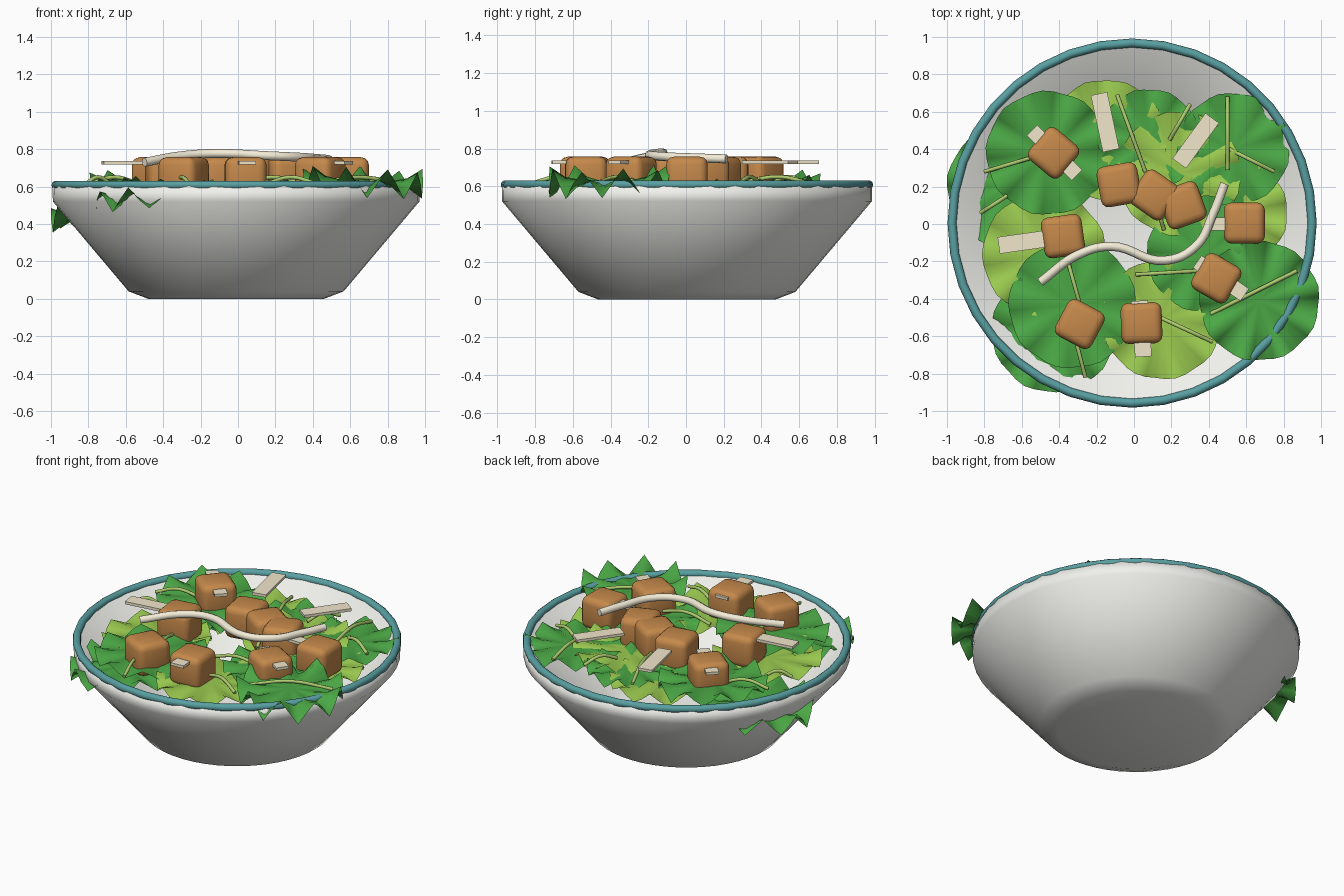
import bpy, bmesh, math, random
from mathutils import Matrix, Vector

if "Cube" in bpy.data.objects:
    bpy.data.objects.remove(bpy.data.objects["Cube"])

random.seed(4)
CX, CY = -0.01, 0.005


def mat(name, r, g, b):
    m = bpy.data.materials.new(name)
    m.diffuse_color = (r, g, b, 1)
    m.use_nodes = True
    m.node_tree.nodes["Principled BSDF"].inputs["Base Color"].default_value = m.diffuse_color
    return m


CERAMIC = mat("ceramic", 0.88, 0.88, 0.84)
TEAL = mat("teal_glaze", 0.10, 0.35, 0.36)
DARK = mat("dark_leaf", 0.07, 0.39, 0.06)
LIGHT = mat("light_leaf", 0.33, 0.60, 0.08)
SHRED = mat("shred", 0.42, 0.60, 0.16)
BREAD = mat("toasted_bread", 0.56, 0.25, 0.07)
CHEESE = mat("cheese", 0.88, 0.80, 0.60)
CREAM = mat("dressing", 0.90, 0.84, 0.68)


def finish(name, bm, material, smooth=None):
    me = bpy.data.meshes.new(name)
    bm.to_mesh(me)
    bm.free()
    ob = bpy.data.objects.new(name, me)
    bpy.context.collection.objects.link(ob)
    me.materials.append(material)
    if smooth:
        bpy.ops.object.select_all(action='DESELECT')
        ob.select_set(True)
        bpy.context.view_layer.objects.active = ob
        bpy.ops.object.shade_smooth_by_angle(angle=math.radians(smooth))
    return ob


def lathe(name, profile, segs, material, smooth, closed=False):
    bm = bmesh.new()
    vs = [bm.verts.new((CX + r, CY, z)) for r, z in profile]
    es = [bm.edges.new(p) for p in zip(vs, vs[1:])]
    if closed:
        es.append(bm.edges.new((vs[-1], vs[0])))
    bmesh.ops.spin(bm, geom=vs + es, cent=(CX, CY, 0), axis=(0, 0, 1),
                   angle=2 * math.pi, steps=segs)
    bmesh.ops.remove_doubles(bm, verts=bm.verts, dist=1e-4)
    bmesh.ops.recalc_face_normals(bm, faces=bm.faces)
    return finish(name, bm, material, smooth)


def box(name, loc, size, rot, material, bevel=0):
    bm = bmesh.new()
    m = (Matrix.Translation(loc) @ Matrix.Rotation(math.radians(rot), 4, 'Z')
         @ Matrix.Diagonal((*size, 1)))
    bmesh.ops.create_cube(bm, size=1, matrix=m)
    if bevel:
        bmesh.ops.bevel(bm, geom=bm.edges[:], offset=bevel, segments=3,
                        profile=0.5, affect='EDGES')
    return finish(name, bm, material, 50 if bevel else None)


def tube(name, pts, radius, material):
    cu = bpy.data.curves.new(name, 'CURVE')
    cu.dimensions = '3D'
    cu.bevel_depth = radius
    cu.bevel_resolution = 2
    cu.resolution_u = 8
    cu.use_fill_caps = True
    sp = cu.splines.new('BEZIER')
    sp.bezier_points.add(len(pts) - 1)
    for bp, p in zip(sp.bezier_points, pts):
        bp.co = p
        bp.handle_left_type = bp.handle_right_type = 'AUTO'
    cu.materials.append(material)
    ob = bpy.data.objects.new(name, cu)
    bpy.context.collection.objects.link(ob)


def leaf(name, x, y, z, r, amp, tilt, material, segs=36):
    """Round leaf with a ruffled margin; tilt raises the outward side."""
    bm = bmesh.new()
    spin = random.uniform(0, 6.28)
    out = Vector((x, y, 0)).normalized()
    wave = (0, 1, 0, -1)
    heights = [random.uniform(0.7, 1.2) for _ in range(segs)]

    def point(f, i):
        a = spin + 2 * math.pi * i / segs
        w = wave[i % 4] * heights[i]
        d = Vector((math.cos(a), math.sin(a), 0)) * r * (f + .015 * w * f ** 4)
        return bm.verts.new((x + d.x, y + d.y, z + amp * f ** 4 * w + tilt * d.dot(out)))

    rings = [[point(f, i) for i in range(segs)] for f in (0.4, 0.75, 1)]
    c = bm.verts.new((x, y, z))
    for i in range(segs):
        j = (i + 1) % segs
        bm.faces.new((c, rings[0][i], rings[0][j]))
        for a, b in zip(rings, rings[1:]):
            bm.faces.new((a[i], b[i], b[j], a[j]))
    return finish(name, bm, material, 180)


# bowl and glazed rim
lathe("bowl", [(0, 0), (.47, 0), (.575, .04), (.98, .52), (.982, .605), (.94, .605),
               (.54, .10), (.46, .07), (0, .07)], 48, CERAMIC, 180)
lathe("bowl_rim", [(.963 + .024 * math.cos(k * math.pi / 5),
                    .608 + .024 * math.sin(k * math.pi / 5)) for k in range(10)],
      36, TEAL, 60, closed=True)

# leaves: x, y, z, radius, ruffle height, tilt
for i, v in enumerate([
        (-.46, .38, .61, .33, .05, .06), (-.33, -.43, .605, .34, .04, 0),
        (.53, .40, .59, .30, .04, .02), (.08, .45, .58, .27, .04, 0),
        (.67, -.41, .628, .32, .07, -.05), (.38, -.16, .595, .31, .04, 0),
        (-.675, .20, .46, .325, .065, -.10), (-.43, -.57, .54, .33, .06, -.03)]):
    leaf(f"dark_leaf_{i + 1}", *v, DARK)
for i, v in enumerate([
        (.15, -.51, .575, .32, .04, 0), (-.48, -.16, .565, .33, .04, 0),
        (-.15, .45, .565, .32, .04, 0), (.24, .27, .588, .33, .045, .01),
        (.53, .06, .56, .29, .04, 0)]):
    leaf(f"light_leaf_{i + 1}", *v, LIGHT)

# thin lettuce shreds: start and end points
for i, (x0, y0, x1, y1) in enumerate([
        (-.80, .28, -.53, .36), (-.82, .06, -.68, .15), (-.09, .69, .06, .28),
        (.50, .68, .50, .29), (.30, .64, .19, .45), (-.37, -.14, -.27, -.50),
        (-.34, -.51, -.26, -.82), (.01, -.27, .35, -.25), (.41, -.48, .87, -.25),
        (.14, -.50, .42, -.63), (.11, .13, .16, -.03), (.51, .40, .75, .28)]):
    tube(f"shred_{i + 1}", [(x0, y0, .61), ((x0 + x1) / 2, (y0 + y1) / 2, .65),
                            (x1, y1, .615)], .011, SHRED)

# croutons: x, y, rotation
for i, (x, y, rot) in enumerate([
        (-.43, .38, -40), (-.08, .21, 10), (.11, .155, -35), (.26, .10, 20), (.59, .005, 0),
        (.44, -.29, -30), (.04, -.53, 2), (-.29, -.535, -28), (-.38, -.065, 8)]):
    box(f"crouton_{i + 1}", (x, y, .652), (.22, .22, .21), rot, BREAD, .042)

# cheese shavings: x, y, length, width, rotation
for i, (x, y, l, w, rot) in enumerate([
        (-.155, .545, .31, .09, 102), (.33, .445, .30, .09, 54), (-.585, -.095, .28, .09, 8),
        (.53, 0, .28, .07, 0), (-.425, .38, .34, .08, -45), (.465, -.29, .31, .08, -35),
        (.04, -.56, .30, .09, 94)]):
    box(f"cheese_shaving_{i + 1}", (x, y, .727), (l, w, .018), rot, CHEESE)

# dressing drizzle
tube("dressing_drizzle", [(-.50, -.31, .73), (-.30, -.165, .765), (-.12, -.12, .777),
                          (.16, -.195, .765), (.33, -.12, .757), (.425, .06, .75),
                          (.485, .215, .745)], .024, CREAM)
